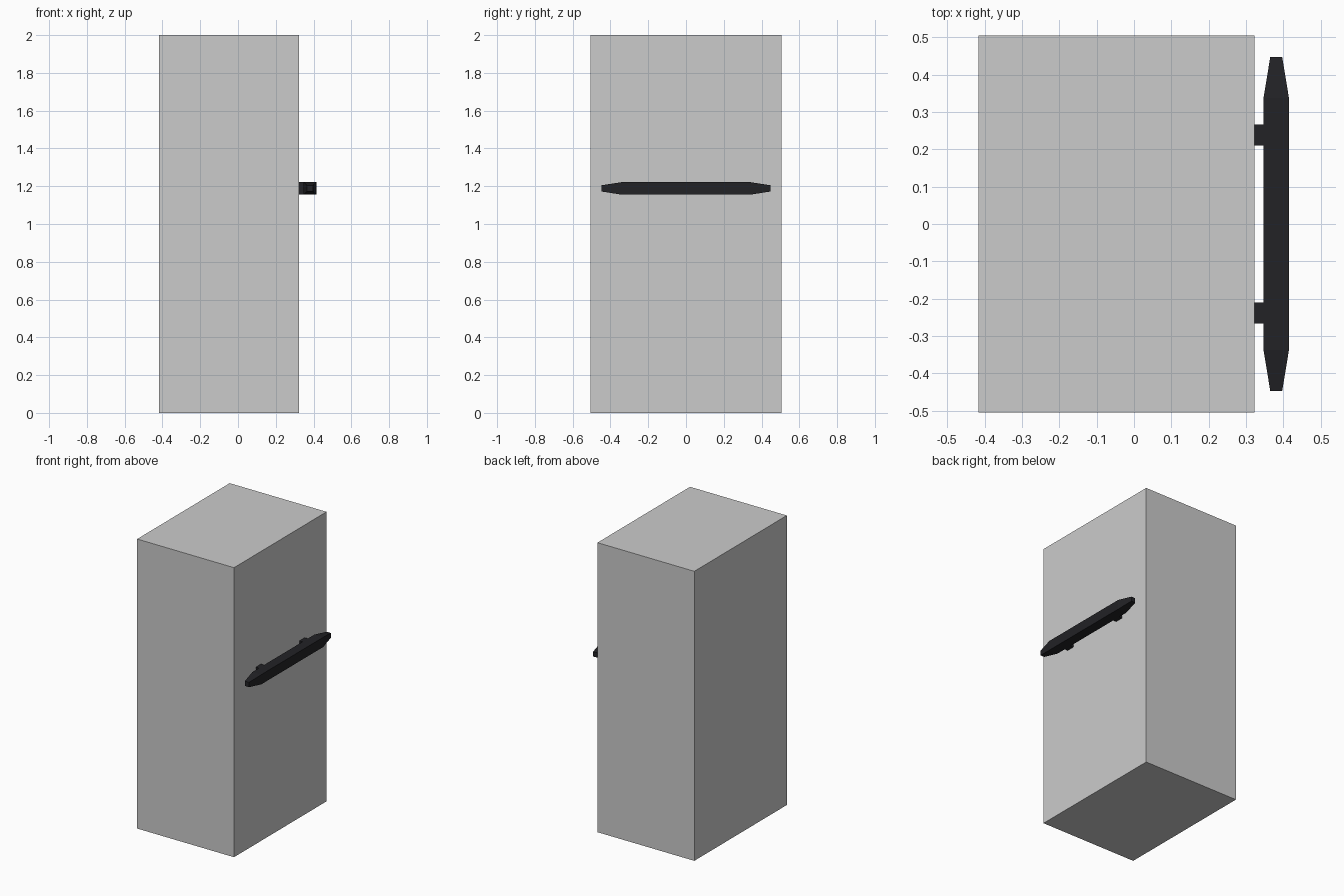
import bpy, bmesh

if "Cube" in bpy.data.objects:
    bpy.data.objects.remove(bpy.data.objects["Cube"])

dark = bpy.data.materials.new("dark_handle")
dark.diffuse_color = (0.016, 0.016, 0.019, 1)
dark.use_nodes = True
dark.node_tree.nodes["Principled BSDF"].inputs["Base Color"].default_value = dark.diffuse_color


def loft(name, sections, material=None):
    """Skin rectangles (y, x0, x1, z0, z1) placed along y into a closed solid."""
    bm = bmesh.new()
    rings = [[bm.verts.new(p) for p in
              ((x0, y, z0), (x1, y, z0), (x1, y, z1), (x0, y, z1))]
             for y, x0, x1, z0, z1 in sections]
    for a, b in zip(rings, rings[1:]):
        for i in range(4):
            j = (i + 1) % 4
            bm.faces.new((a[i], a[j], b[j], b[i]))
    bm.faces.new(rings[0])
    bm.faces.new(rings[-1])
    bmesh.ops.recalc_face_normals(bm, faces=bm.faces)
    mesh = bpy.data.meshes.new(name)
    bm.to_mesh(mesh)
    bm.free()
    obj = bpy.data.objects.new(name, mesh)
    bpy.context.collection.objects.link(obj)
    if material:
        mesh.materials.append(material)
    return obj


# Cabinet body
body = (-0.417, 0.323, 0, 2)
loft("cabinet_body", [(-0.505, *body), (0.505, *body)])

# Handle bar with tapered ends
tip = (0.365, 0.397, 1.172, 1.205)
bar = (0.347, 0.415, 1.155, 1.222)
loft("handle_bar", [(-0.447, *tip), (-0.338, *bar), (0.338, *bar), (0.447, *tip)], dark)

# Two standoffs joining the bar to the body
post = (0.323, 0.347, 1.155, 1.222)
for side, label in ((-1, "front"), (1, "back")):
    loft("handle_standoff_" + label, [(side * 0.21, *post), (side * 0.267, *post)], dark)
